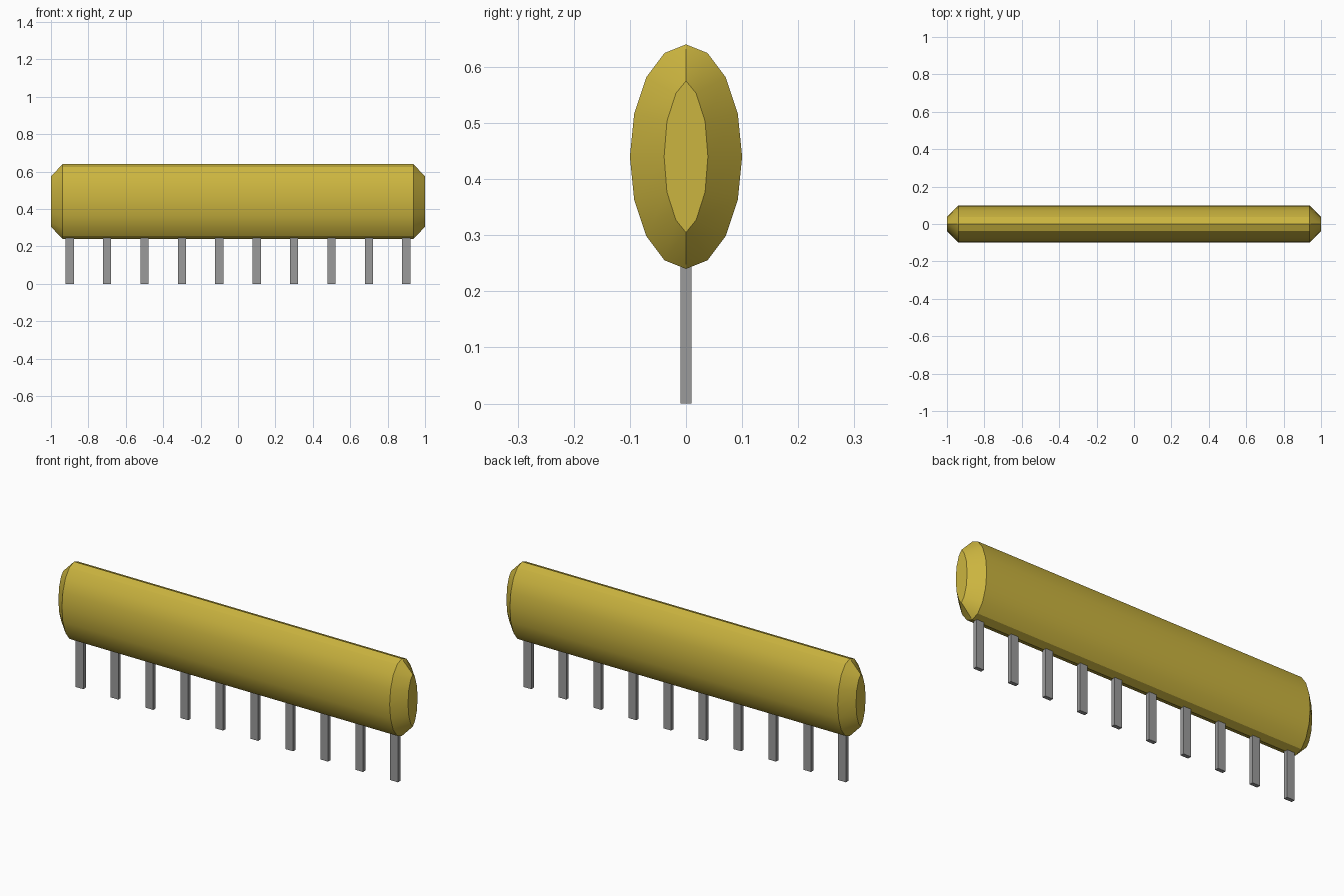
import bpy, bmesh, math

cube = bpy.data.objects.get("Cube")
if cube:
    bpy.data.objects.remove(cube, do_unlink=True)


def material(name, rgb):
    m = bpy.data.materials.new(name)
    m.use_nodes = True
    m.diffuse_color = (*rgb, 1)
    bsdf = next(n for n in m.node_tree.nodes if n.type == 'BSDF_PRINCIPLED')
    bsdf.inputs["Base Color"].default_value = (*rgb, 1)
    return m


gold = material("mustard yellow", (0.60, 0.46, 0.05))
grey = material("metal grey", (0.33, 0.33, 0.33))


def add_object(name, bm, mat):
    bmesh.ops.recalc_face_normals(bm, faces=bm.faces)
    me = bpy.data.meshes.new(name)
    bm.to_mesh(me)
    bm.free()
    me.materials.append(mat)
    ob = bpy.data.objects.new(name, me)
    bpy.context.collection.objects.link(ob)
    return ob


def full_outline(quarter):
    """Mirror a quarter outline (top to side) into a closed loop."""
    half = quarter + [(y, -z) for y, z in reversed(quarter[:-1])]
    return half + [(-y, z) for y, z in reversed(half[1:-1])]


# Body: 16-sided oval bar with chamfered ends
CENTRE_Z = 0.44
outer = full_outline([(0.1 * math.sin(a), 0.2 * math.cos(a))
                      for a in (i * math.pi / 8 for i in range(5))])
inner = full_outline([(0, 0.135), (0, 0.135), (0.018, 0.113),
                      (0.034, 0.063), (0.039, 0)])
bm = bmesh.new()
rings = []
for x, loop in ((-1, inner), (-0.9375, outer), (0.9375, outer), (1, inner)):
    rings.append([bm.verts.new((x, y, CENTRE_Z + z)) for y, z in loop])
for a, b in zip(rings, rings[1:]):
    for i in range(16):
        j = (i + 1) % 16
        bm.faces.new((a[i], a[j], b[j], b[i]))
bm.faces.new(rings[0])
bm.faces.new(rings[-1])
bmesh.ops.remove_doubles(bm, verts=bm.verts, dist=0.0001)
body = add_object("body", bm, gold)
bpy.ops.object.select_all(action='DESELECT')
body.select_set(True)
bpy.context.view_layer.objects.active = body
bpy.ops.object.shade_smooth_by_angle(angle=math.radians(30))

# Row of ten flat pins under the body
PIN_TOP = 0.26
for n in range(10):
    bm = bmesh.new()
    bmesh.ops.create_cube(bm, size=1)
    bmesh.ops.scale(bm, vec=(0.044, 0.02, PIN_TOP), verts=bm.verts)
    bmesh.ops.translate(bm, vec=(-0.9 + 0.2 * n, 0, PIN_TOP / 2), verts=bm.verts)
    add_object(f"pin_{n + 1}", bm, grey)
